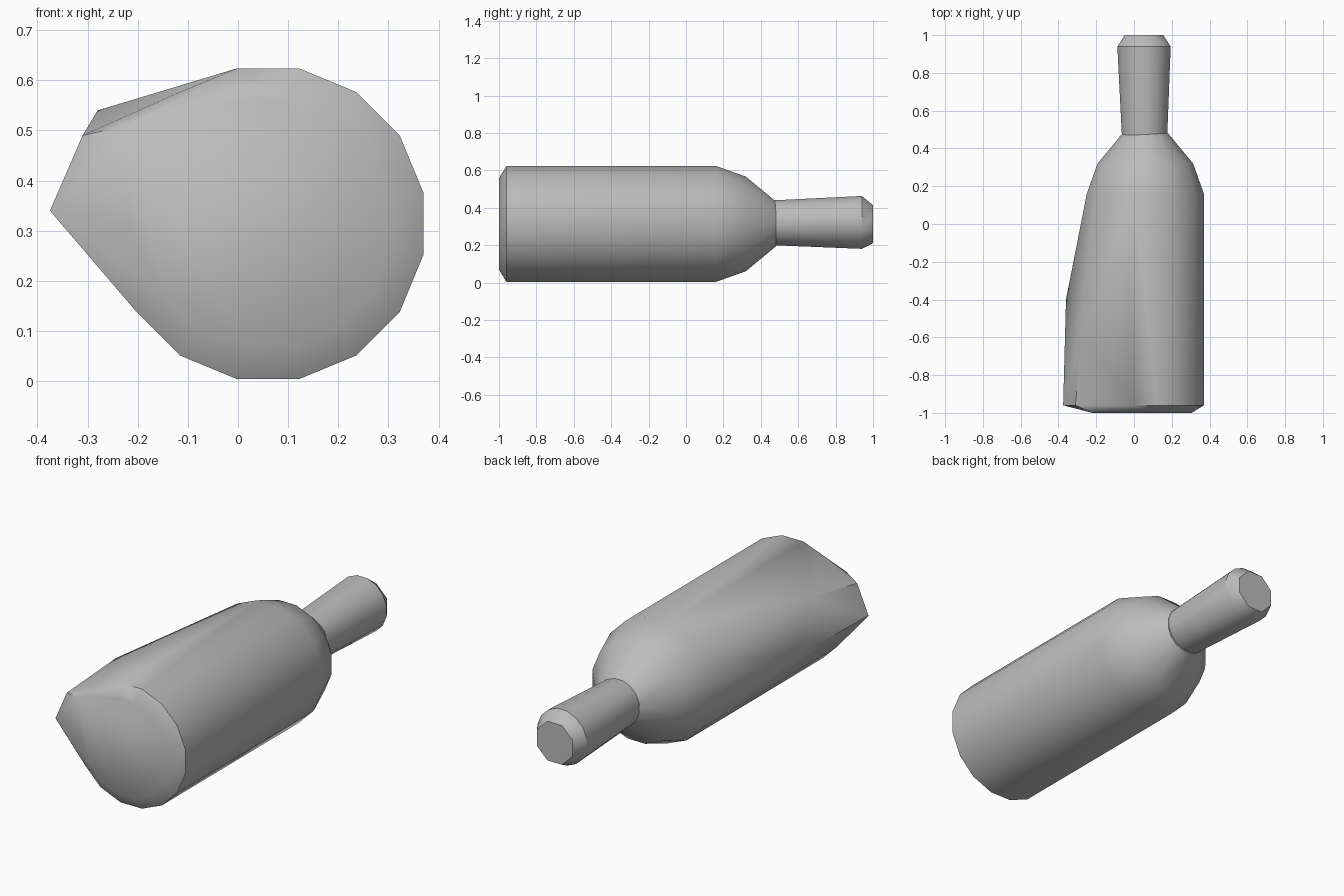
import bpy
import bmesh
import math

cube = bpy.data.objects.get("Cube")
if cube:
    bpy.data.objects.remove(cube, do_unlink=True)

grey = bpy.data.materials.new("plain grey")
grey.use_nodes = True
colour = (0.5, 0.5, 0.5, 1)
grey.diffuse_color = colour
grey.node_tree.nodes["Principled BSDF"].inputs["Base Color"].default_value = colour


def ring(y, radius, sides, x, z):
    """Circle of points around the bottle's long axis."""
    steps = [2 * math.pi * (i + 0.5) / sides for i in range(sides)]
    return [(x + radius * math.cos(a), y, z + radius * math.sin(a)) for a in steps]


def hull(name, points):
    """Wrap points in a convex skin, smooth except at sharp rims."""
    bm = bmesh.new()
    for p in points:
        bm.verts.new(p)
    bmesh.ops.convex_hull(bm, input=bm.verts[:])
    loose = [v for v in bm.verts if not v.link_faces]
    bmesh.ops.delete(bm, geom=loose, context="VERTS")
    bmesh.ops.dissolve_limit(bm, angle_limit=math.radians(0.5),
                             verts=bm.verts[:], edges=bm.edges[:])
    bmesh.ops.recalc_face_normals(bm, faces=bm.faces[:])
    for f in bm.faces:
        f.smooth = True
    mesh = bpy.data.meshes.new(name)
    bm.to_mesh(mesh)
    bm.free()
    mesh.set_sharp_from_angle(angle=math.radians(32))
    mesh.materials.append(grey)
    obj = bpy.data.objects.new(name, mesh)
    bpy.context.collection.objects.link(obj)
    return obj


# Body: base rim, barrel and rounded shoulder
body = []
for y, radius in [(-1, 0.25), (-0.96, 0.316), (0.16, 0.316), (0.32, 0.258), (0.48, 0.123)]:
    body += ring(y, radius, 16, 0.06, 0.314)
# Bulging corner along the right side of the barrel
body += [(-0.375, -0.96, 0.34), (-0.31, -0.96, 0.49), (-0.28, -0.6, 0.54),
         (-0.36, -0.4, 0.34), (-0.22, -1, 0.51), (-0.22, -1, 0.31)]
hull("bottle_body", body)

# Neck: flares to the mouth, with a bevelled closed end
neck = (ring(0.46, 0.122, 16, 0.056, 0.32) + ring(0.94, 0.144, 16, 0.053, 0.322)
        + ring(1, 0.11, 8, 0.053, 0.313))
hull("bottle_neck", neck)
